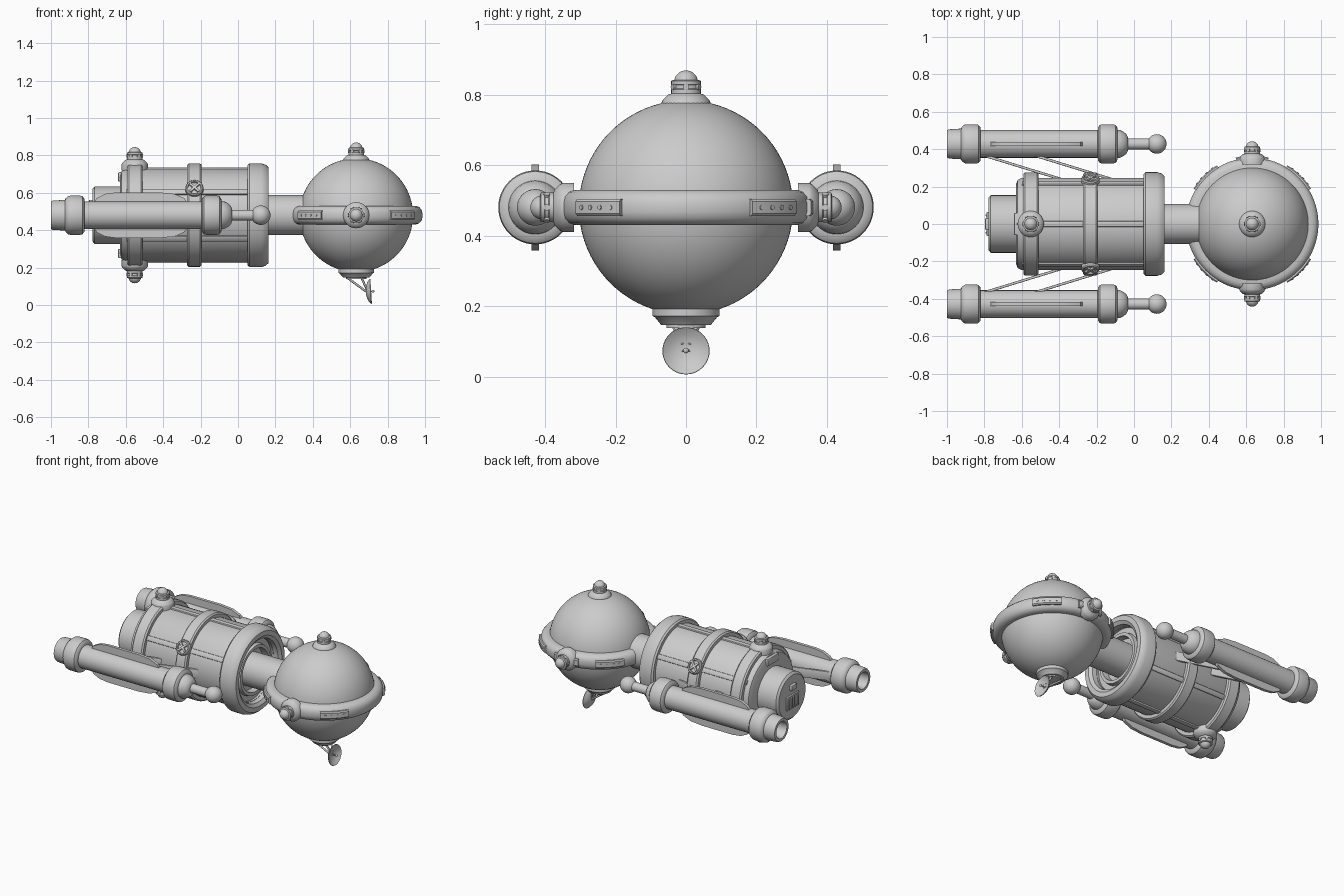
import bpy, bmesh, math
from mathutils import Vector, Matrix

if "Cube" in bpy.data.objects:
    bpy.data.objects.remove(bpy.data.objects["Cube"])

CZ = 0.48   # height of the ship's long axis
SX = 0.632  # centre of the sphere


def finish(name, bm, matrix=None, angle=35):
    bmesh.ops.remove_doubles(bm, verts=bm.verts, dist=1e-5)
    bmesh.ops.recalc_face_normals(bm, faces=bm.faces)
    me = bpy.data.meshes.new(name)
    bm.to_mesh(me)
    bm.free()
    if matrix is not None:
        me.transform(matrix)
    ob = bpy.data.objects.new(name, me)
    bpy.context.collection.objects.link(ob)
    bpy.ops.object.select_all(action='DESELECT')
    ob.select_set(True)
    bpy.context.view_layer.objects.active = ob
    bpy.ops.object.shade_smooth_by_angle(angle=math.radians(angle))
    return ob


def frame(origin, axis):
    return Matrix.Translation(origin) @ Vector(axis).to_track_quat('Z', 'Y').to_matrix().to_4x4()


def lathe(name, profile, origin, axis=(0, 0, 1), seg=48, start=0, sweep=360):
    """Turn (radius, height) points about an axis; a part sweep gets end caps."""
    bm = bmesh.new()
    full = sweep == 360
    rows = []
    for i in range(seg + 1):
        a = math.radians(start + sweep * i / seg)
        rows.append([bm.verts.new((r * math.cos(a), r * math.sin(a), h)) for r, h in profile])
    for a, b in zip(rows, rows[1:]):
        for j in range(len(profile) - 1):
            bm.faces.new((a[j], b[j], b[j + 1], a[j + 1]))
    if not full:
        bm.faces.new(rows[0])
        bm.faces.new(rows[-1])
    bmesh.ops.dissolve_degenerate(bm, dist=1e-6, edges=bm.edges)
    return finish(name, bm, frame(origin, axis))


def box(name, size, matrix, bevel=0.006):
    bm = bmesh.new()
    bmesh.ops.create_cube(bm, size=1)
    bmesh.ops.scale(bm, vec=size, verts=bm.verts)
    if bevel:
        bmesh.ops.bevel(bm, geom=bm.edges[:], offset=bevel, segments=2, affect='EDGES', profile=0.5)
    return finish(name, bm, matrix)


def rod(name, a, b, r, seg=12):
    a, b = Vector(a), Vector(b)
    n = (b - a).length
    return lathe(name, [(0, 0), (r, 0), (r, n), (0, n)], a, b - a, seg)


def arc(r, centre, a0, a1, n=10):
    """Arc points as (radius, height), angles measured from the equator."""
    return [(max(0, r * math.cos(t)), centre + r * math.sin(t))
            for t in (math.radians(a0 + (a1 - a0) * i / n) for i in range(n + 1))]


def knob(name, origin, axis):
    """Flared base, grooved collar, dome and small studs; height 0.10."""
    lathe(name, [(0, -.02), (.07, -.02), (.07, .012), (.066, .02), (.05, .036), (.042, .038), (.042, .05),
                 (.039, .052), (.039, .062), (.042, .064), (.042, .074), (.036, .077)]
          + arc(.034, .07, 12, 90, 8), origin, axis, 32)
    m = frame(origin, axis)
    for k in range(6):
        d = Vector((math.cos(k * math.pi / 3), math.sin(k * math.pi / 3), 0))
        rod(name + "_stud", m @ (d * .035 + Vector((0, 0, .057))), m @ (d * .045 + Vector((0, 0, .057))), .009)


X = (1, 0, 0)
AX = Vector((0, 0, CZ))

# Sphere and equator ring
lathe("command_sphere", arc(.304, 0, -90, 90, 40), (SX, 0, CZ), seg=72)
lathe("equator_ring", [(.28, -.05), (.318, -.05), (.336, -.044), (.349, -.03), (.354, -.012),
                       (.354, .012), (.349, .03), (.336, .044), (.318, .05), (.28, .05)], (SX, 0, CZ), seg=72)
for a in (0, 45, 135, 225, 315):
    lathe("ring_panel", [(.335, -.024), (.36, -.024), (.366, -.017), (.366, .017), (.36, .024), (.335, .024),
                         (.335, -.024)][:-1], (SX, 0, CZ), seg=10, start=a - 104, sweep=28)
    for k in (-9, -3, 3, 9):
        t = math.radians(a + k)
        d = Vector((math.cos(t), math.sin(t), 0))
        if a:
            rod("panel_stud", Vector((SX, 0, CZ)) + d * .36, Vector((SX, 0, CZ)) + d * .369, .007)
knob("sphere_top_knob", (SX, 0, .765), (0, 0, 1))
for s in (-1, 1):
    knob("ring_side_knob", (SX, s * .338, CZ), (0, s, 0))

# Antenna dish below the sphere
lathe("dish_mount", [(0, .2), (.095, .2), (.095, .172), (.088, .168), (.07, .146), (.055, .146), (.055, .138), (0, .138)],
      (SX, 0, 0))
DM = frame((.694, 0, .072), (1, 0, .06))
lathe("dish", [(0, -.012), (.025, -.009), (.05, 0), (.067, .014), (.066, .018), (.048, .005), (.025, -.003), (0, -.006)],
      (.694, 0, .072), (1, 0, .06), 40)
rod("dish_feed", DM @ Vector((0, 0, -.01)), DM @ Vector((0, 0, .028)), .003)
lathe("dish_feed_tip", arc(.008, .028, -90, 90, 8), (.694, 0, .072), (1, 0, .06), 16)
for s in (-1, 1):
    rod("dish_strut", (.585, s * .035, .145), (.688, s * .006, .07), .006)
    rod("dish_strut", (.66, s * .03, .145), (.686, s * .01, .09), .006)

# Neck and main hull
lathe("neck", [(0, .0), (.107, .0), (.107, .36), (0, .36)], AX, X)
lathe("hull", [(0, -.63), (.215, -.63), (.236, -.622), (.247, -.60), (.247, .12), (.225, .12), (.2, .12),
               (.2, .105), (.165, .105), (.16, .13), (.14, .13), (.135, .09), (.0, .09)], AX, X, 64)
for x0, x1 in ((-.592, -.51), (-.272, -.194)):
    lathe("hull_band", [(.24, x0), (.268, x0), (.276, x0 + .009), (.276, x1 - .009), (.268, x1), (.24, x1)], AX, X, 64)
lathe("front_collar", [(.24, .052), (.268, .052), (.277, .062), (.277, .125), (.27, .148), (.255, .164), (.225, .164),
                       (.205, .15), (.2, .10)], AX, X, 64)
for k in range(6):
    t = math.radians(60 * k)
    r = Matrix.Translation(AX) @ Matrix.Rotation(t, 4, 'X')
    box("hull_rib", (.66, .032, .02), r @ Matrix.Translation((-.27, 0, .246)), .005)
for s in (-1, 1):
    knob("hull_knob", (-.552, 0, CZ + s * .26), (0, 0, s))
    box("rear_block", (.04, .12, .05), Matrix.Translation((-.622, 0, CZ + s * .205)), .008)

# Round valves on the middle band
for s in (-1, 1):
    d = Vector((0, s * math.cos(math.radians(31)), math.sin(math.radians(31))))
    o = AX + Vector((-.233, 0, 0)) + d * .262
    lathe("valve", [(0, 0), (.048, 0), (.048, .022), (.043, .028), (.036, .028), (.034, .018), (0, .018)], o, d, 32)
    for q in (45, 135):
        box("valve_cross", (.07, .014, .014),
            frame(o + d * .024, d) @ Matrix.Rotation(math.radians(q), 4, 'Z'), .003)

# Rear engine housing with vent
lathe("rear_housing", [(0, -.778), (.14, -.778), (.154, -.766), (.154, -.6), (0, -.6)], AX, X)
box("vent_frame", (.02, .13, .09), Matrix.Translation((-.778, 0, CZ - .03)), .005)
for k in range(5):
    box("vent_bar", (.02, .01, .075), Matrix.Translation((-.784, -.046 + .023 * k, CZ - .03)), .003)
box("rear_latch", (.03, .06, .035), Matrix.Translation((-.782, 0, CZ + .065)), .006)

# Side nacelles, their fins and struts
NAC = [(0, -.93), (.05, -.93), (.05, -.985), (.055, -1), (.073, -1), (.078, -.99), (.082, -.925), (.09, -.922),
       (.102, -.908), (.105, -.895), (.105, -.845), (.102, -.832), (.09, -.822), (.074, -.82), (.074, -.194),
       (.09, -.192), (.102, -.182), (.105, -.17), (.105, -.115), (.102, -.1), (.09, -.09), (.076, -.088),
       (.074, -.075), (.066, -.058), (.054, -.042), (.04, -.034), (.029, -.032), (.029, .08)]
FIN = [(-.785, 0), (-.78, .05), (-.755, .092), (-.71, .114), (-.65, .122), (-.42, .122), (-.34, .114),
       (-.285, .09), (-.262, .05), (-.258, 0)]
for s in (-1, 1):
    y = s * .428
    lathe("nacelle", NAC + arc(.052, .122, -56, 90, 14), (0, y, CZ), X)
    bm = bmesh.new()
    loop = FIN + [(x, -z) for x, z in FIN[-2:0:-1]]
    f = bm.faces.new([bm.verts.new((x, y - .01, CZ + z)) for x, z in loop])
    ex = bmesh.ops.extrude_face_region(bm, geom=[f])
    bmesh.ops.translate(bm, vec=(0, .02, 0), verts=[v for v in ex['geom'] if isinstance(v, bmesh.types.BMVert)])
    finish("nacelle_fin", bm)
    for x in (-.83, -.56):
        a, b = Vector((x, s * .375, CZ)), Vector((x + .44, s * .24, CZ))
        ang = math.atan2(b.y - a.y, b.x - a.x)
        box("nacelle_strut", ((b - a).length, .014, .06),
            Matrix.Translation((a + b) / 2) @ Matrix.Rotation(ang, 4, 'Z'), .004)
